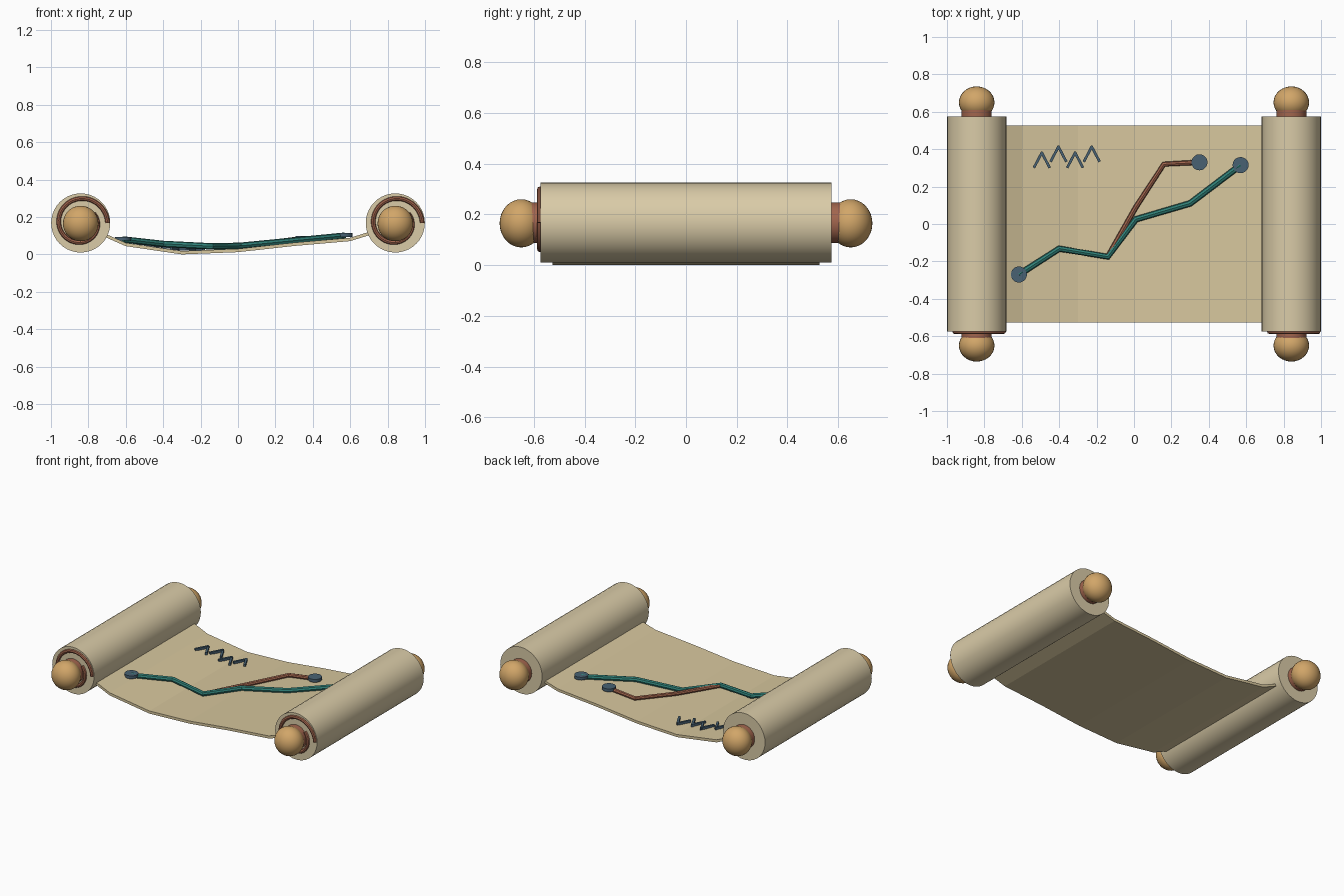
import bpy
import bmesh
from math import sin, cos, pi, radians, atan2
from mathutils import Vector

if "Cube" in bpy.data.objects:
    bpy.data.objects.remove(bpy.data.objects["Cube"], do_unlink=True)


def material(name, r, g, b):
    mat = bpy.data.materials.new(name)
    mat.use_nodes = True
    mat.diffuse_color = (r, g, b, 1)
    mat.node_tree.nodes["Principled BSDF"].inputs["Base Color"].default_value = (r, g, b, 1)
    return mat


SHEET = material("parchment", 0.68, 0.57, 0.34)
ROLL = material("rolled parchment", 0.70, 0.60, 0.39)
WOOD = material("golden wood", 0.64, 0.38, 0.14)
RUST = material("rust brown", 0.36, 0.13, 0.075)
TEAL = material("teal", 0.03, 0.22, 0.19)
SLATE = material("slate blue", 0.065, 0.12, 0.17)


def finish(obj, name, mat, smooth=True):
    obj.name = name
    obj.data.materials.clear()
    obj.data.materials.append(mat)
    if smooth:
        bpy.ops.object.select_all(action="DESELECT")
        obj.select_set(True)
        bpy.context.view_layer.objects.active = obj
        bpy.ops.object.shade_smooth_by_angle(angle=radians(35))
    return obj


def cylinder(name, mat, loc, radius, depth, along_y=True, sides=40):
    bpy.ops.mesh.primitive_cylinder_add(
        vertices=sides, radius=radius, depth=depth, location=loc,
        rotation=(pi / 2 if along_y else 0, 0, 0))
    return finish(bpy.context.object, name, mat)


def tube(name, mat, points, radius):
    curve = bpy.data.curves.new(name, "CURVE")
    curve.dimensions = "3D"
    curve.bevel_depth = radius
    curve.bevel_resolution = 2
    curve.use_fill_caps = True
    spline = curve.splines.new("POLY")
    spline.points.add(len(points) - 1)
    for p, co in zip(spline.points, points):
        p.co = (*co, 1)
    helper = bpy.data.objects.new(name + "_path", curve)
    bpy.context.collection.objects.link(helper)
    graph = bpy.context.evaluated_depsgraph_get()
    mesh = bpy.data.meshes.new_from_object(helper.evaluated_get(graph))
    bpy.data.objects.remove(helper, do_unlink=True)
    obj = bpy.data.objects.new(name, mesh)
    bpy.context.collection.objects.link(obj)
    return finish(obj, name, mat)


# Sagging sheet: underside profile, thickened and extruded along y
PROFILE = [(-0.76, 0.115), (-0.7, 0.088), (-0.6, 0.044), (-0.3, 0.0),
           (0, 0.012), (0.3, 0.045), (0.6, 0.071), (0.7, 0.102), (0.76, 0.12)]
THICK = 0.018


def sheet_top(x):
    for (x0, z0), (x1, z1) in zip(PROFILE, PROFILE[1:]):
        if x0 <= x <= x1:
            return z0 + (z1 - z0) * (x - x0) / (x1 - x0) + THICK


bm = bmesh.new()
outline = PROFILE + [(x, z + THICK) for x, z in reversed(PROFILE)]
face = bm.faces.new([bm.verts.new((x, -0.527, z)) for x, z in outline])
swept = bmesh.ops.extrude_face_region(bm, geom=[face])["geom"]
bmesh.ops.translate(bm, vec=(0, 1.054, 0),
                    verts=[v for v in swept if isinstance(v, bmesh.types.BMVert)])
bmesh.ops.recalc_face_normals(bm, faces=bm.faces)
mesh = bpy.data.meshes.new("sheet")
bm.to_mesh(mesh)
bm.free()
sheet = bpy.data.objects.new("sheet", mesh)
bpy.context.collection.objects.link(sheet)
finish(sheet, "sheet", SHEET, smooth=False)

# Rolls with collars, knobs and the spiral on the front end
AXIS = 0.168
for side, sx in (("right", -1), ("left", 1)):
    cx = 0.841 * sx
    cylinder(side + "_roll", ROLL, (cx, 0, AXIS), 0.158, 1.15)
    for end, sy in (("front", -1), ("back", 1)):
        tag = side + "_" + end
        cylinder(tag + "_collar", RUST, (cx, sy * 0.585, AXIS), 0.08, 0.07)
        bpy.ops.mesh.primitive_uv_sphere_add(
            segments=32, ring_count=16, radius=0.095, location=(cx, sy * 0.65, AXIS - 0.003))
        knob = bpy.context.object
        knob.scale.y = 0.9
        finish(knob, tag + "_knob", WOOD)
    spiral = []
    for i in range(49):
        a = 2.2 * pi * i / 48
        r = 0.144 - 0.0085 * a
        spiral.append((cx + r * cos(a), -0.576, AXIS + r * sin(a)))
    tube(side + "_spiral", RUST, spiral, 0.012)

# Painted routes lying on the sheet
main = [(-0.615, -0.27, 0.08), (-0.4, -0.132, 0.056), (-0.14, -0.175, 0.043),
        (0.01, 0.025, 0.046), (0.3, 0.11, 0.074), (0.57, 0.315, 0.1)]
branch = [(-0.14, -0.175, 0.042), (0.01, 0.09, 0.047),
          (0.16, 0.32, 0.062), (0.35, 0.33, 0.085)]
tube("main_route", TEAL, main, 0.017)
tube("branch_route", RUST, branch, 0.014)

# Round markers at the route ends
for label, spot in (("start", main[0]), ("main_end", main[-1]), ("branch_end", branch[-1])):
    cylinder(label + "_marker", SLATE, (spot[0], spot[1], spot[2] + 0.004),
             0.043, 0.02, along_y=False, sides=20)

# Row of mountain marks, each made from two slim bars
for i in range(4):
    x = -0.493 + 0.089 * i
    y = 0.345 + 0.032 * (i % 2)
    for label, s in (("right", -1), ("left", 1)):
        foot = Vector((x + s * 0.04, y - 0.04, sheet_top(x + s * 0.04) + 0.008))
        peak = Vector((x, y + 0.036, sheet_top(x) + 0.008))
        run = peak - foot
        bpy.ops.mesh.primitive_cube_add(size=1, location=(foot + peak) / 2,
                                        rotation=(0, 0, atan2(run.y, run.x)))
        bar = bpy.context.object
        bar.scale = (run.length + 0.01, 0.014, 0.016)
        finish(bar, f"mountain_{i + 1}_{label}_bar", SLATE, smooth=False)
